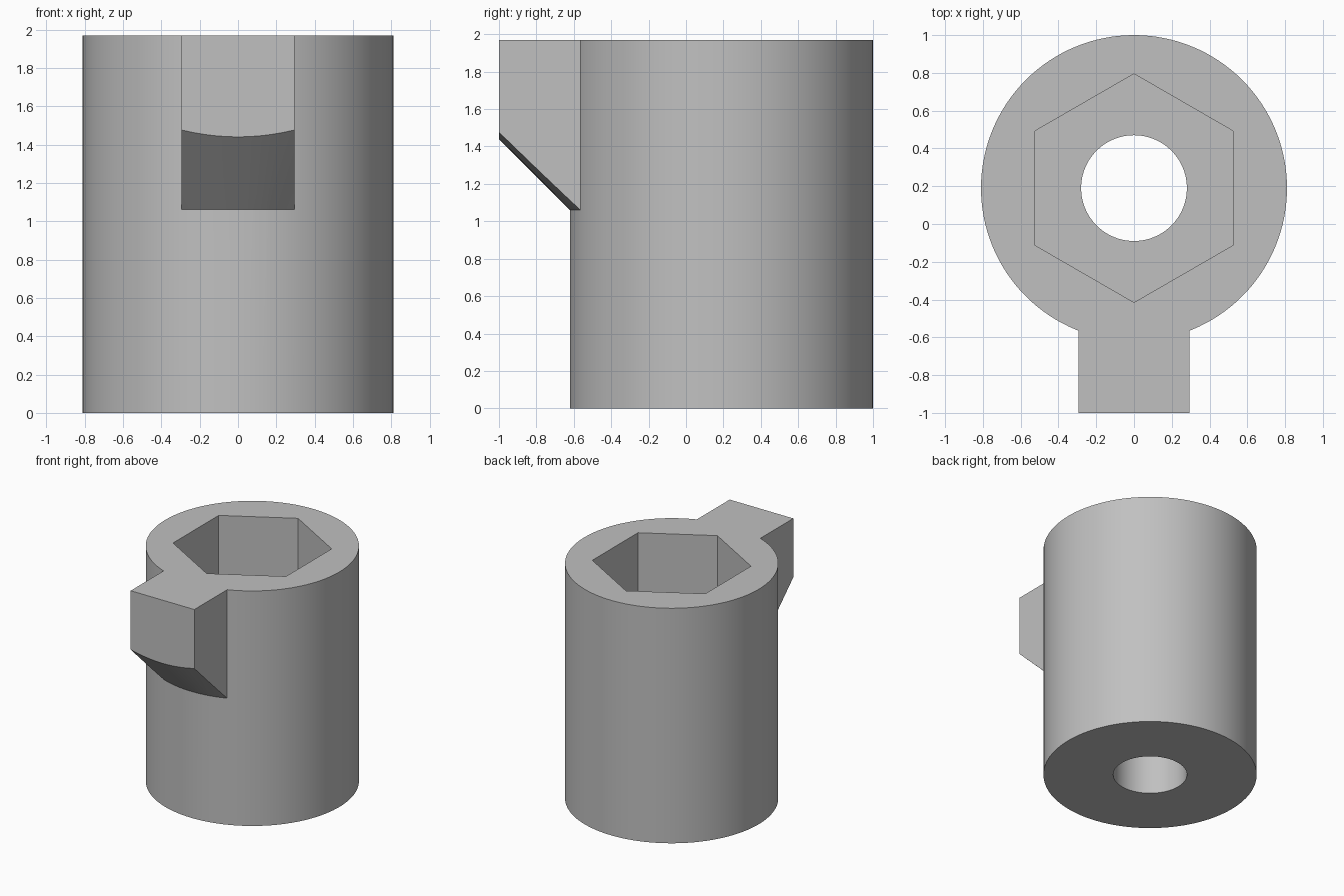
import bpy
import math

cube = bpy.data.objects.get("Cube")
if cube:
    bpy.data.objects.remove(cube, do_unlink=True)

HEIGHT = 1.97
AXIS_Y = 0.19
RADIUS = 0.81
TAB_START = 1.06      # height where the tab leaves the barrel
SOCKET_FLOOR = 0.6
SEGMENTS = 128

grey = bpy.data.materials.new("plain_grey")
grey.use_nodes = True
colour = (0.53, 0.53, 0.53, 1)
grey.diffuse_color = colour
grey.node_tree.nodes["Principled BSDF"].inputs["Base Color"].default_value = colour


def round_part(name, r_low, r_high, z_low, z_high, sides=SEGMENTS):
    """Upright cylinder, prism or frustum on the barrel axis."""
    bpy.ops.mesh.primitive_cone_add(
        vertices=sides, radius1=r_low, radius2=r_high, depth=z_high - z_low,
        location=(0, AXIS_Y, (z_low + z_high) / 2))
    obj = bpy.context.object
    obj.name = name
    obj.data.materials.append(grey)
    return obj


def box_part(name, low, high):
    bpy.ops.mesh.primitive_cube_add(
        size=1, location=[(a + b) / 2 for a, b in zip(low, high)])
    obj = bpy.context.object
    obj.name = name
    obj.scale = [b - a for a, b in zip(low, high)]
    bpy.ops.object.transform_apply(location=False, rotation=False, scale=True)
    obj.data.materials.append(grey)
    return obj


def combine(target, tool, operation):
    """Apply a boolean, then discard the tool."""
    tool.hide_render = True
    mod = target.modifiers.new(operation.lower(), "BOOLEAN")
    mod.operation = operation
    mod.solver = "EXACT"
    mod.object = tool
    bpy.context.view_layer.objects.active = target
    bpy.ops.object.modifier_apply(modifier=mod.name)
    bpy.data.objects.remove(tool, do_unlink=True)


# Front tab, its underside cut by a 45 degree cone
tab = box_part("front_tab", (-0.295, -1, 0.8), (0.295, -0.4, HEIGHT))
drop = 0.15
rise = HEIGHT + 0.2 - TAB_START
flare = round_part("flare", RADIUS - drop, RADIUS + rise,
                   TAB_START - drop, TAB_START + rise)
combine(tab, flare, "INTERSECT")

# Barrel with tab, hexagonal socket and through bore
barrel = round_part("keyed_barrel", RADIUS, RADIUS, 0, HEIGHT)
combine(barrel, tab, "UNION")
socket = round_part("socket_cutter", 0.605, 0.605, SOCKET_FLOOR, HEIGHT + 0.2, 6)
combine(barrel, socket, "DIFFERENCE")
bore = round_part("bore_cutter", 0.28, 0.28, -0.2, HEIGHT + 0.1)
combine(barrel, bore, "DIFFERENCE")

# Smooth round walls, crisp edges
bpy.ops.object.select_all(action="DESELECT")
barrel.select_set(True)
bpy.context.view_layer.objects.active = barrel
bpy.ops.object.shade_smooth_by_angle(angle=math.radians(20))
